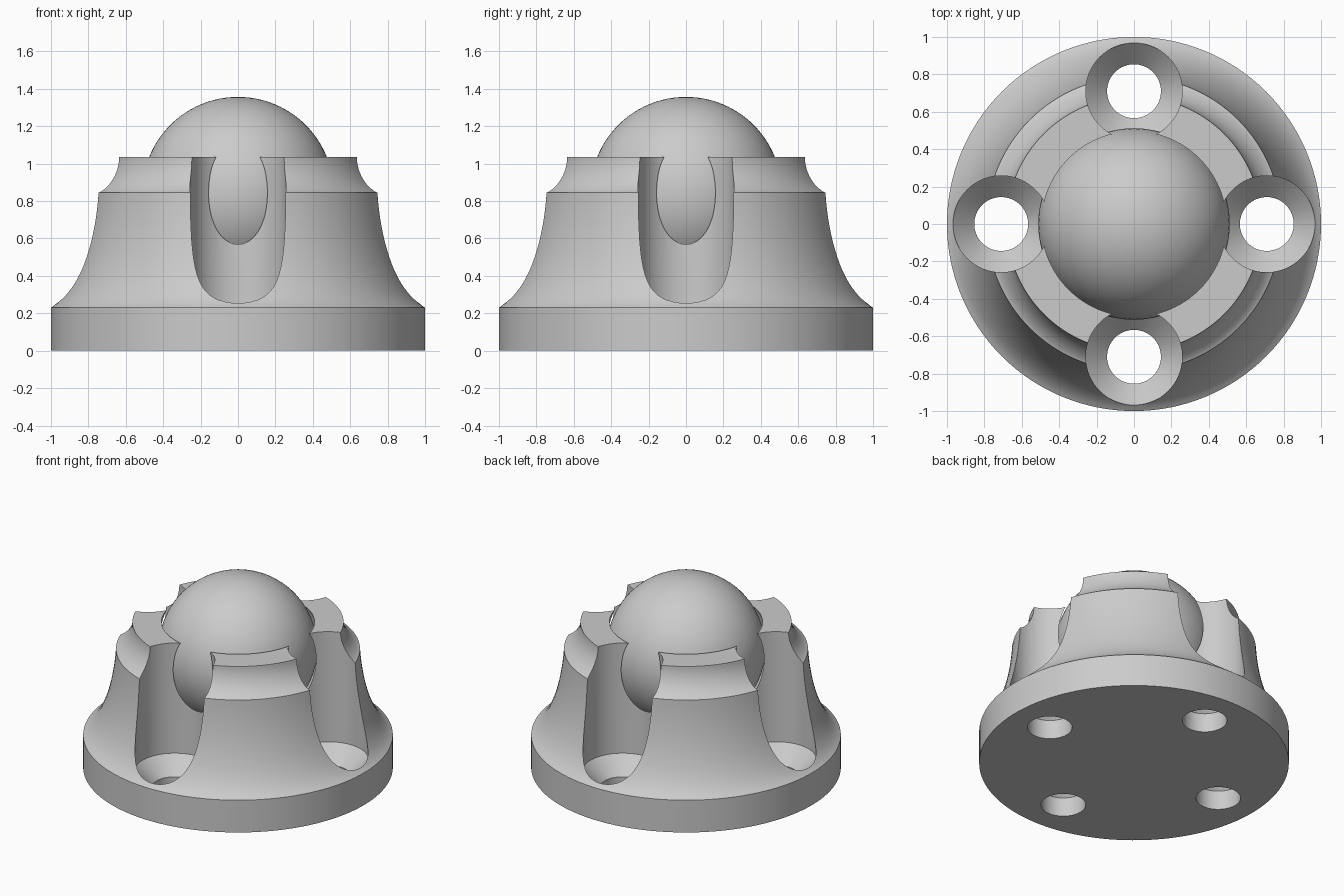
import bpy, bmesh, math
from mathutils import Vector
from mathutils.geometry import interpolate_bezier

old = bpy.data.objects.get("Cube")
if old:
    bpy.data.objects.remove(old, do_unlink=True)

grey = bpy.data.materials.new("light grey")
grey.use_nodes = True
grey.diffuse_color = (0.6, 0.6, 0.6, 1)
grey.node_tree.nodes["Principled BSDF"].inputs["Base Color"].default_value = grey.diffuse_color


def lathe(name, profile, steps, location=(0, 0, 0)):
    """Turn a closed (radius, height) profile around the z axis."""
    bm = bmesh.new()
    verts = [bm.verts.new((r, 0, z)) for r, z in profile]
    edges = [bm.edges.new(pair) for pair in zip(verts, verts[1:])]
    bmesh.ops.spin(bm, geom=verts + edges, axis=(0, 0, 1), cent=(0, 0, 0),
                   steps=steps, angle=math.tau)
    bmesh.ops.remove_doubles(bm, verts=bm.verts, dist=0.0001)
    bmesh.ops.recalc_face_normals(bm, faces=bm.faces)
    mesh = bpy.data.meshes.new(name)
    bm.to_mesh(mesh)
    bm.free()
    mesh.materials.append(grey)
    obj = bpy.data.objects.new(name, mesh)
    obj.location = location
    bpy.context.collection.objects.link(obj)
    return obj


def sphere_profile(radius, count=48):
    return [(radius * math.sin(math.pi * i / count),
             -radius * math.cos(math.pi * i / count)) for i in range(count + 1)]


def curve(points, count):
    """Points along a Bezier in the (radius, height) plane."""
    path = interpolate_bezier(*[Vector(p) for p in points], count)
    return [(p.x, p.y) for p in path]


def activate(obj):
    bpy.ops.object.select_all(action='DESELECT')
    obj.select_set(True)
    bpy.context.view_layer.objects.active = obj


def cut(obj, cutter):
    mod = obj.modifiers.new("cut", 'BOOLEAN')
    mod.operation = 'DIFFERENCE'
    mod.solver = 'EXACT'
    mod.object = cutter
    activate(obj)
    bpy.ops.object.modifier_apply(modifier=mod.name)
    bpy.data.objects.remove(cutter, do_unlink=True)


# Flared housing: round foot, concave flank, coved shoulder, flat top
flank = curve([(1, .23), (.885, .297), (.805, .56), (.788, .845)], 20)
shoulder = curve([(.785, .846), (.725, .88), (.682, .96), (.682, 1.035)], 12)
housing = lathe("housing", [(0, 0), (1, 0)] + flank + shoulder + [(0, 1.035)], 128)

# Spherical socket
ball_z = .845
cut(housing, lathe("socket_cutter", sphere_profile(.53), 96, (0, 0, ball_z)))

# Four countersunk screw holes with clearance slots above
screw = [(0, -.1), (.144, -.1), (.144, .135), (.258, .25), (.258, 1.3), (0, 1.3)]
for i in range(4):
    a = i * math.pi / 2
    cut(housing, lathe("screw_cutter", screw, 64,
                       (.71 * math.cos(a), .71 * math.sin(a), 0)))

# Ball resting in the socket
ball = lathe("ball", sphere_profile(.512), 96, (0, 0, ball_z))

for obj in (housing, ball):
    activate(obj)
    bpy.ops.object.shade_smooth_by_angle(angle=math.radians(25))
